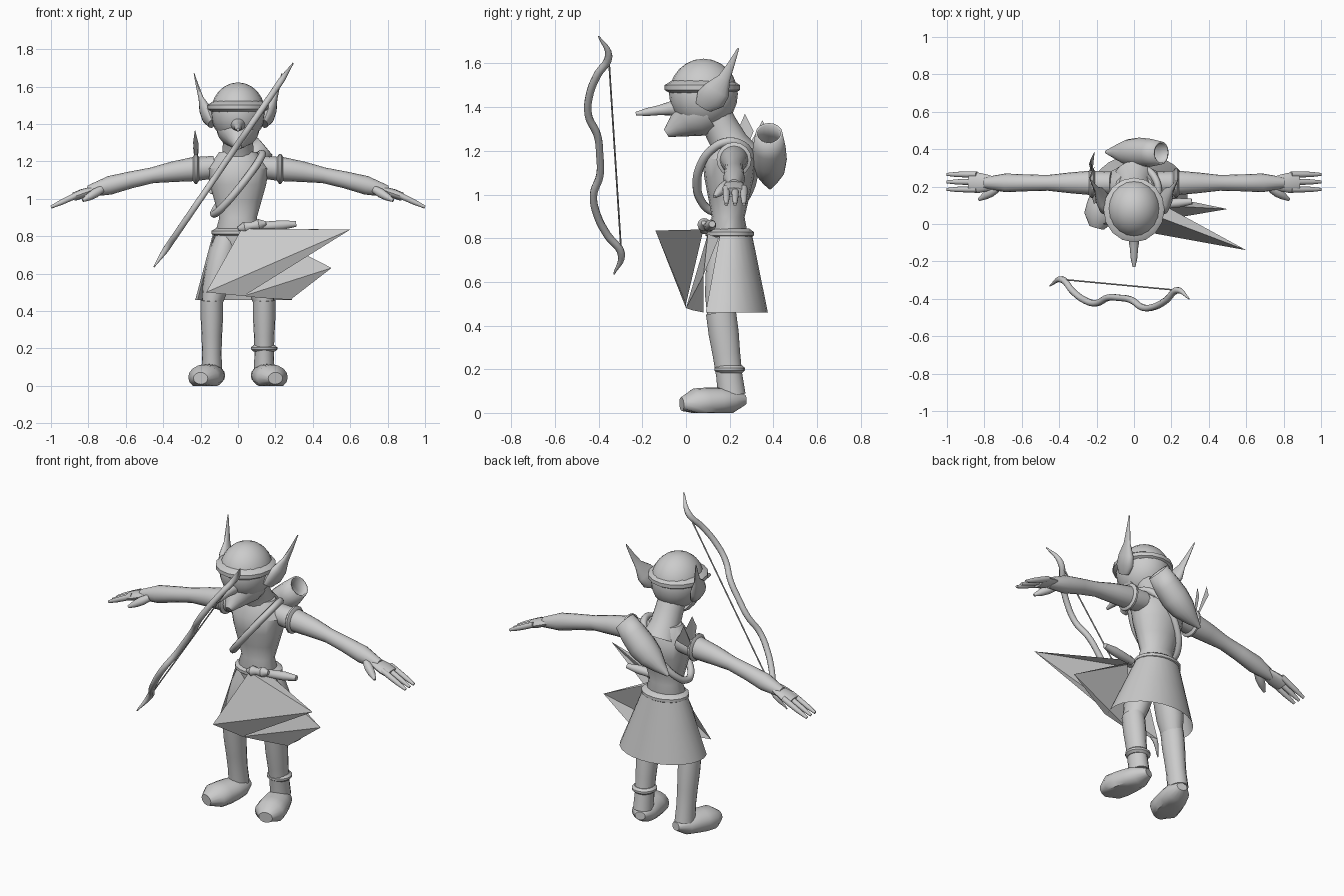
import bpy, bmesh, math
from mathutils import Vector

cube = bpy.data.objects.get("Cube")
if cube:
    bpy.data.objects.remove(cube, do_unlink=True)

GREY = (.6, .6, .6, 1)
grey = bpy.data.materials.new("plain grey")
grey.use_nodes = True
grey.diffuse_color = GREY
grey.node_tree.nodes["Principled BSDF"].inputs["Base Color"].default_value = GREY
smooth_parts = []


def add_object(name, data):
    part = bpy.data.objects.new(name, data)
    bpy.context.collection.objects.link(part)
    data.materials.append(grey)
    return part


def add_mesh(name, bm):
    bmesh.ops.recalc_face_normals(bm, faces=bm.faces)
    mesh = bpy.data.meshes.new(name)
    bm.to_mesh(mesh)
    bm.free()
    return add_object(name, mesh)


def bridge(bm, rows, closed):
    """Join neighbouring rows of vertices with quads."""
    for lower, upper in zip(rows, rows[1:]):
        count = len(lower)
        for i in range(count if closed else count - 1):
            j = (i + 1) % count
            bm.faces.new((lower[i], lower[j], upper[j], upper[i]))


def limb(name, start, end, radii, squash=1, arch=0, side=1, open_end=False):
    """Evenly spaced elliptical rings from start to end, arched up in the middle."""
    start, end = Vector(start), Vector(end)
    axis = (end - start).normalized()
    across = Vector((0, 1, 0)) if abs(axis.x) > .8 else Vector((1, 0, 0))
    across = (across - axis * across.dot(axis)).normalized()
    upright = axis.cross(across) * squash
    bm = bmesh.new()
    rings = []
    for step, radius in enumerate(radii):
        t = step / (len(radii) - 1)
        centre = start.lerp(end, t) + Vector((0, 0, arch * math.sin(math.pi * t)))
        ring = []
        for i in range(16):
            angle = math.tau * i / 16
            point = centre + radius * (across * math.cos(angle) + upright * math.sin(angle))
            ring.append(bm.verts.new((point.x * side, point.y, max(point.z, 0))))
        rings.append(ring)
    bridge(bm, rings, True)
    bm.faces.new(rings[0])
    if not open_end:
        bm.faces.new(rings[-1])
    part = add_mesh(name, bm)
    smooth_parts.append(part)
    return part


def band(name, centre, half_length, radius, squash=1, side=1):
    """Short cuff with bevelled rims."""
    centre, half_length = Vector(centre), Vector(half_length)
    profile = [radius * k for k in (.8, 1, 1, .8)]
    limb(name, centre - half_length, centre + half_length, profile, squash, side=side)


def cord(name, points, thickness, closed=False, taper=False):
    """Round cord through the points, optionally thin at both tips."""
    curve = bpy.data.curves.new(name, 'CURVE')
    curve.dimensions = '3D'
    curve.bevel_depth = thickness
    curve.bevel_resolution = 2
    curve.resolution_u = 6
    curve.use_fill_caps = True
    spline = curve.splines.new('BEZIER')
    spline.bezier_points.add(len(points) - 1)
    spline.use_cyclic_u = closed
    for knot, point in zip(spline.bezier_points, points):
        knot.co = point
        knot.handle_left_type = knot.handle_right_type = 'AUTO'
    if taper:
        spline.bezier_points[0].radius = spline.bezier_points[-1].radius = .2
    add_object(name, curve)


def cloth(name, tip, edge):
    """Flat triangles fanning from the tip to the edge points."""
    bm = bmesh.new()
    corner = bm.verts.new(tip)
    rim = [bm.verts.new(point) for point in edge]
    for first, second in zip(rim, rim[1:]):
        bm.faces.new((corner, first, second))
    add_mesh(name, bm)


# Torso, neck and head
limb("torso", (0, .19, .72), (0, .2, 1.25), [.08, .125, .1, .125, .15, .165, .1], .75)
limb("neck", (0, .24, 1.16), (0, .12, 1.38), [.11, .085, .08, .08])
bm = bmesh.new()
bmesh.ops.create_uvsphere(bm, u_segments=20, v_segments=12, radius=.15)
bmesh.ops.scale(bm, vec=(.97, 1.05, 1.08), verts=bm.verts)
bmesh.ops.translate(bm, vec=(0, .08, 1.46), verts=bm.verts)
smooth_parts.append(add_mesh("skull", bm))
limb("jaw", (0, .08, 1.39), (0, -.09, 1.28), [.12, .11, .08, .05, .02])
limb("nose", (0, -.03, 1.4), (0, -.23, 1.37), [.045, .03, .022, .018, .008])
band("headband", (0, .075, 1.49), (0, 0, .033), .163, 1.06)

# Paired ears, arms, hands, legs and feet
for side, label in ((1, "left"), (-1, "right")):
    limb(label + "_ear", (.14, .08, 1.4), (.235, .24, 1.67),
         [.02, .034, .03, .014, .008, .002], 2, -.03, side)
    limb(label + "_arm", (.12, .22, 1.17), (.8, .22, 1.04),
         [.06, .065, .055, .042, .045, .05, .03], arch=.02, side=side)
    limb(label + "_hand", (.74, .22, 1.06), (.88, .22, 1.01),
         [.03, .045, .055, .05], .45, side=side)
    for name, offset in (("front", -.04), ("middle", 0), ("back", .04)):
        y = .225 + offset
        limb(f"{label}_{name}_finger", (.84, y, 1.03), (1, y, .955),
             [.016, .016, .014, .008], side=side)
    limb(label + "_thumb", (.73, .19, 1.05), (.83, .13, .99), [.02, .025, .02, .008], side=side)
    band(label + "_armband", (.225, .22, 1.16), (.016, 0, 0), .08, side=side)
    limb(label + "_shin", (.14, .21, .08), (.14, .16, .46),
         [.055, .052, .055, .06, .06], 1.15, side=side)
    limb(label + "_thigh", (.14, .16, .44), (.06, .19, .8),
         [.055, .07, .075, .075, .06], 1.15, side=side)
    limb(label + "_foot", (.12, .27, .06), (.2, -.02, .04),
         [.03, .07, .08, .085, .085, .04], .8, side=side)

band("ankle_band", (.14, .2, .2), (0, 0, .018), .07)

# Skirt wrapped around the back and both sides
bm = bmesh.new()
rows = []
for drop in (0, .5, 1):
    row = []
    for i in range(17):
        angle = math.radians(225 * i / 16 - 25)
        width, depth = .13 + .13 * drop, .1 + .1 * drop
        row.append(bm.verts.new((.03 * drop + width * math.cos(angle),
                                 .2 - .025 * drop + depth * math.sin(angle),
                                 .83 - .37 * drop)))
    rows.append(row)
bridge(bm, rows, False)
smooth_parts.append(add_mesh("skirt", bm))

# Front cloth blown out into two points
cloth("front_cloth", (.6, -.14, .835),
      [(.16, .1, .84), (.02, .08, .84), (-.17, 0, .5), (.03, 0, .48)])
cloth("side_cloth", (.5, .08, .63),
      [(.16, .15, .8), (.13, .1, .82), (.03, 0, .48), (.12, .03, .47), (.28, .08, .46)])

# Belt with its knot and loose end
band("belt", (0, .2, .82), (0, 0, .025), .142, .78)
limb("belt_knot", (0, .09, .84), (.15, .08, .87), [.01, .03, .02, .03, .01])
limb("belt_end", (.1, .1, .85), (.31, .12, .865), [.02, .025, .025, .015])

# Slanted strap around the chest
centre, shoulder, back = Vector((0, .18, 1.08)), Vector((.13, 0, .16)), Vector((0, .13, .03))
angles = [math.tau * i / 12 for i in range(12)]
cord("chest_strap", [centre + shoulder * math.cos(a) + back * math.sin(a) for a in angles],
     .02, closed=True)

# Open quiver on the back
quiver = limb("quiver", (-.15, .385, 1.03), (.145, .38, 1.28),
              [.008, .04, .07, .08, .075, .062], arch=-.02, open_end=True)
quiver.modifiers.new("wall", 'SOLIDIFY').thickness = .01

# Feathers tucked in the right armband
for name, y, z in (("front", .27, 1.37), ("back", .35, 1.34)):
    cloth(name + "_feather", (-.225, .25, 1.15),
          [(-.24, y - .03, z - .07), (-.23, y, z), (-.21, y + .04, z - .08)])

# Recurved bow and its string
half = [.08, .085, .12, .11, .07, .01, .05]
belly = half[:0:-1] + half
lower_tip, upper_tip = Vector((-.45, -.28, .635)), Vector((.295, -.35, 1.725))
stave = [lower_tip.lerp(upper_tip, i / 12) - Vector((0, depth, 0))
         for i, depth in enumerate(belly)]
cord("bow", stave, .018, taper=True)
cord("bowstring", [stave[1], stave[-2]], .004)

# Smooth shading with sharp edges kept
bpy.ops.object.select_all(action='DESELECT')
for part in smooth_parts:
    part.select_set(True)
    bpy.context.view_layer.objects.active = part
bpy.ops.object.shade_smooth_by_angle(angle=math.radians(40))
